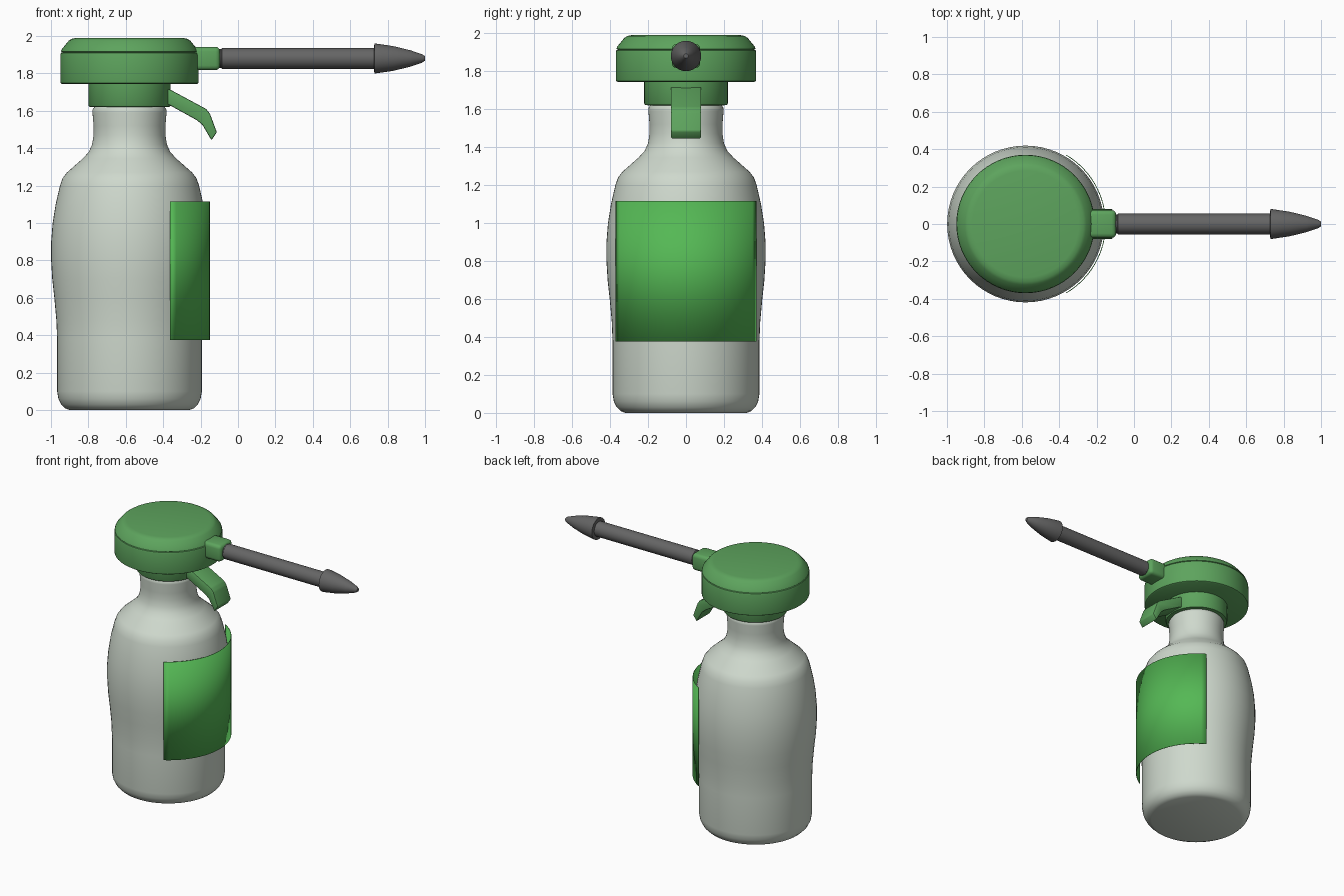
import bpy, bmesh, math
from mathutils import Matrix

cube = bpy.data.objects.get("Cube")
if cube:
    bpy.data.objects.remove(cube)

AXIS_X = -0.58      # bottle axis
NOZZLE_Z = 1.88     # spout height


def material(name, rgb):
    m = bpy.data.materials.new(name)
    m.use_nodes = True
    m.diffuse_color = (*rgb, 1)
    m.node_tree.nodes["Principled BSDF"].inputs["Base Color"].default_value = (*rgb, 1)
    return m


PLASTIC = material("pale bottle plastic", (0.62, 0.69, 0.61))
CAP = material("cap green", (0.11, 0.37, 0.11))
LABEL = material("label green", (0.09, 0.48, 0.09))
GREY = material("dark grey", (0.13, 0.13, 0.13))


def finish(name, bm, mat, angle=35):
    bmesh.ops.recalc_face_normals(bm, faces=bm.faces)
    mesh = bpy.data.meshes.new(name)
    bm.to_mesh(mesh)
    bm.free()
    mesh.materials.append(mat)
    ob = bpy.data.objects.new(name, mesh)
    bpy.context.collection.objects.link(ob)
    bpy.ops.object.select_all(action='DESELECT')
    ob.select_set(True)
    bpy.context.view_layer.objects.active = ob
    bpy.ops.object.shade_smooth_by_angle(angle=math.radians(angle))
    return ob


def lathe(name, profile, mat, matrix, steps=64, angle=35):
    """Revolve (radius, height) points and cap both ends."""
    bm = bmesh.new()
    rings = []
    for r, h in profile:
        rings.append([bm.verts.new((r * math.cos(a), r * math.sin(a), h))
                      for a in (2 * math.pi * i / steps for i in range(steps))])
    for low, high in zip(rings, rings[1:]):
        for i in range(steps):
            j = (i + 1) % steps
            bm.faces.new((low[i], low[j], high[j], high[i]))
    bm.faces.new(rings[0])
    bm.faces.new(rings[-1])
    bm.transform(matrix)
    return finish(name, bm, mat, angle)


UPRIGHT = Matrix.Translation((AXIS_X, 0, 0))
SIDEWAYS = Matrix.Translation((0, 0, NOZZLE_Z)) @ Matrix.Rotation(math.pi / 2, 4, 'Y')

# Bottle body with waist, shoulder and neck
lathe("bottle", [(0.32, 0), (0.345, 0.01), (0.365, 0.03), (0.38, 0.06), (0.387, 0.1),
                 (0.387, 0.38), (0.391, 0.48), (0.402, 0.6), (0.413, 0.7), (0.419, 0.8),
                 (0.419, 0.9), (0.411, 1.0), (0.395, 1.1), (0.372, 1.2), (0.358, 1.24),
                 (0.335, 1.27), (0.25, 1.345), (0.218, 1.38), (0.2, 1.42), (0.192, 1.47),
                 (0.192, 1.52), (0.198, 1.59), (0.198, 1.605), (0.185, 1.625)],
      PLASTIC, UPRIGHT)

# Collar and pump head
lathe("collar", [(0.2, 1.62), (0.215, 1.622), (0.22, 1.63), (0.22, 1.76)], CAP, UPRIGHT)
lathe("pump_head", [(0.36, 1.743), (0.368, 1.748), (0.37, 1.757), (0.37, 1.9), (0.367, 1.91),
                    (0.359, 1.913), (0.367, 1.917), (0.362, 1.93), (0.325, 1.975),
                    (0.31, 1.985), (0.285, 1.99)], CAP, UPRIGHT)

# Spout socket: rounded block
bm = bmesh.new()
bmesh.ops.create_cube(bm, size=1)
bm.transform(Matrix.Translation((-0.185, 0, NOZZLE_Z)) @ Matrix.Diagonal((0.18, 0.15, 0.125, 1)))
bmesh.ops.bevel(bm, geom=bm.edges[:], offset=0.025, segments=3, profile=0.5, affect='EDGES')
finish("spout_socket", bm, CAP)

# Spout tube and tip
lathe("spout_tube", [(0.05, -0.12), (0.05, -0.09), (0.055, -0.086), (0.055, 0.74)],
      GREY, SIDEWAYS, 32)
lathe("spout_tip", [(0.055, 0.727), (0.08, 0.729), (0.08, 0.735), (0.066, 0.83), (0.043, 0.925),
                    (0.04, 0.932), (0.022, 0.985), (0.012, 1.0)], GREY, SIDEWAYS, 32)

# Trigger lever: side outline given width
outline = [(-0.42, 1.715), (-0.365, 1.715), (-0.17, 1.61), (-0.15, 1.585), (-0.113, 1.485),
           (-0.142, 1.443), (-0.19, 1.525), (-0.22, 1.55), (-0.365, 1.63), (-0.42, 1.65)]
bm = bmesh.new()
side = bm.faces.new([bm.verts.new((x, -0.08, z)) for x, z in outline])
new = bmesh.ops.extrude_face_region(bm, geom=[side])["geom"]
bmesh.ops.translate(bm, verts=[v for v in new if isinstance(v, bmesh.types.BMVert)],
                    vec=(0, 0.16, 0))
bmesh.ops.bevel(bm, geom=bm.edges[:], offset=0.007, segments=2, profile=0.5, affect='EDGES')
finish("trigger", bm, CAP)

# Wrapped label standing just off the bottle
bm = bmesh.new()
steps, half, radius = 24, math.radians(59.5), 0.43
columns = []
for i in range(steps + 1):
    a = -half + 2 * half * i / steps
    x, y = AXIS_X + radius * math.cos(a), radius * math.sin(a)
    columns.append([bm.verts.new((x, y, z)) for z in (0.375, 1.115)])
for a, b in zip(columns, columns[1:]):
    bm.faces.new((a[0], b[0], b[1], a[1]))
label = finish("label", bm, LABEL)
sheet = label.modifiers.new("thickness", 'SOLIDIFY')
sheet.thickness = 0.004
